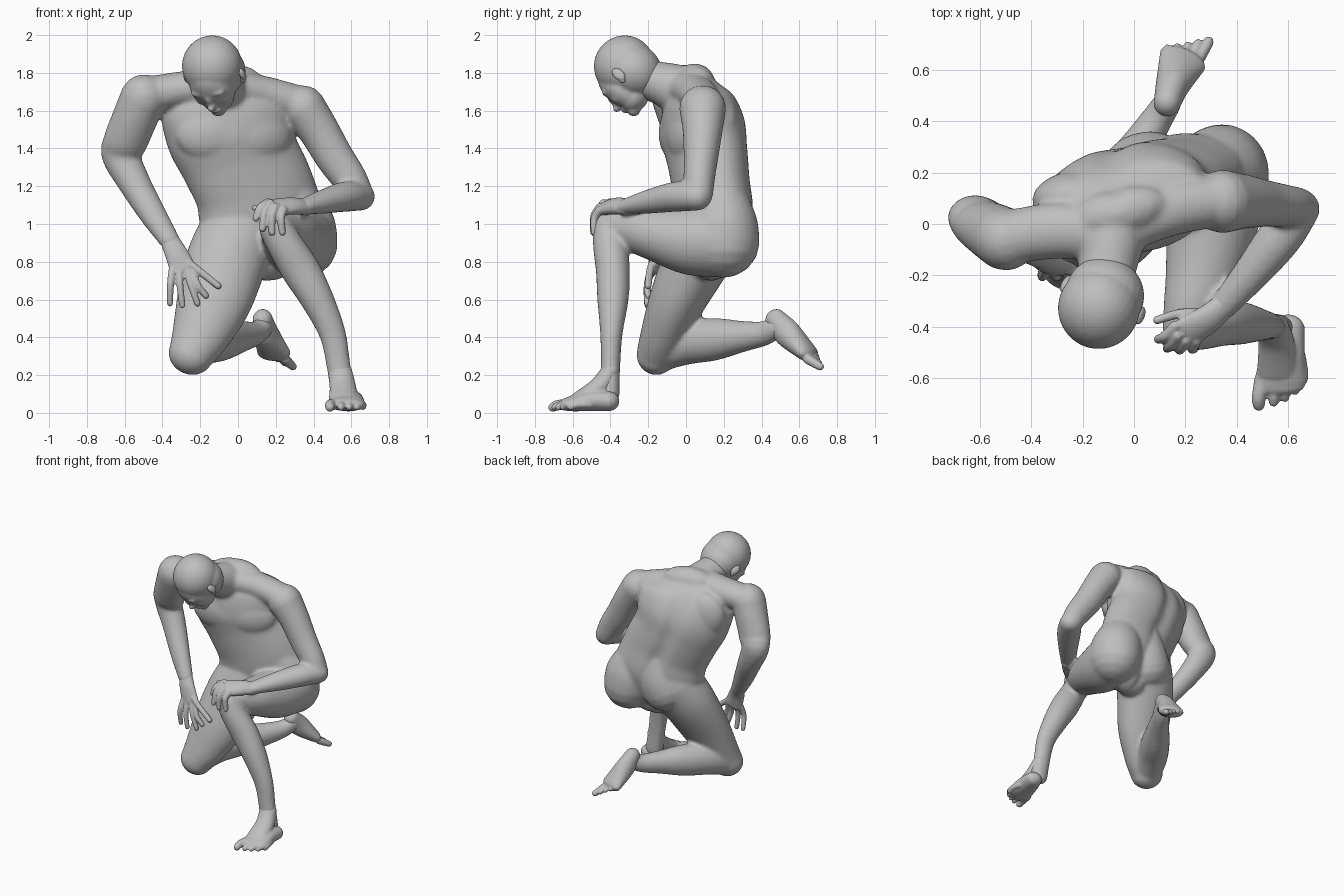
import bpy, bmesh, math
from mathutils import Vector, Matrix

skin = bpy.data.materials.new("grey_clay")
skin.diffuse_color = (0.52, 0.52, 0.52, 1)


def catmull(a, b, c, d, t):
    return [0.5 * (2 * q + (r - p) * t + (2 * p - 5 * q + 4 * r - s) * t * t
                   + (3 * q - p - 3 * r + s) * t ** 3) for p, q, r, s in zip(a, b, c, d)]


def tube(bm, pts, side=(1, 0, 0), groove=0.0, seg=28):
    """Round-ended loft through (x, y, z, half width, half depth) stations."""
    n, rows = len(pts), []
    for i in range(n - 1):
        four = [pts[max(i - 1, 0)], pts[i], pts[i + 1], pts[min(i + 2, n - 1)]]
        rows += [catmull(*four, k / 5) for k in range(5)]
    rows.append(list(pts[-1]))
    pos = [Vector(r[:3]) for r in rows]
    rings = []
    for i, r in enumerate(rows):
        t = (pos[min(i + 1, len(pos) - 1)] - pos[max(i - 1, 0)]).normalized()
        s = Vector(side)
        s = (s - t * s.dot(t)).normalized()
        rings.append((pos[i], t, s, t.cross(s), r[3], r[4]))

    def cap(ring, sign):
        p, t, s, d, a, b = ring
        return [(p + t * sign * min(a, b) * math.sin(u), t, s, d, a * math.cos(u), b * math.cos(u))
                for u in (0.4, 0.8, 1.15, 1.45)]
    rings = cap(rings[0], -1)[::-1] + rings + cap(rings[-1], 1)
    loops = []
    for p, t, s, d, a, b in rings:
        loop = []
        for k in range(seg):
            u = 2 * math.pi * k / seg
            y = math.sin(u)
            if groove:  # spine furrow on the back side (the -d side)
                y *= 1 - groove * math.exp(-(math.cos(u) / 0.17) ** 2) * (y < 0)
            loop.append(bm.verts.new(p + s * a * math.cos(u) + d * b * y))
        loops.append(loop)
    for lo, hi in zip(loops, loops[1:]):
        for k in range(seg):
            bm.faces.new((lo[k], lo[(k + 1) % seg], hi[(k + 1) % seg], hi[k]))
    bm.faces.new(loops[0][::-1])
    bm.faces.new(loops[-1])


def ball(bm, center, radii, axes=None):
    m = Matrix.Translation(center)
    if axes:
        m = m @ axes.to_4x4()
    bmesh.ops.create_uvsphere(bm, u_segments=28, v_segments=18, radius=1,
                              matrix=m @ Matrix.Diagonal((*radii, 1)))


def finger(bm, pts, r):
    tube(bm, [(*p, r * (1 - 0.1 * i), r * (1 - 0.1 * i)) for i, p in enumerate(pts)],
         side=(0.6, 0.7, 0.39), seg=12)


def finish(bm, name, voxel, smooth):
    bmesh.ops.recalc_face_normals(bm, faces=bm.faces)
    me = bpy.data.meshes.new(name)
    bm.to_mesh(me)
    bm.free()
    ob = bpy.data.objects.new(name, me)
    bpy.context.collection.objects.link(ob)
    me.materials.append(skin)
    rm = ob.modifiers.new("fuse", 'REMESH')
    rm.mode, rm.voxel_size, rm.use_smooth_shade = 'VOXEL', voxel, True
    sm = ob.modifiers.new("soften", 'SMOOTH')
    sm.factor, sm.iterations = 0.5, smooth


# ---- body: torso, neck, arms and legs fused into one skin
b = bmesh.new()
tube(b, [(0.17, 0.14, 0.82, .17, .12), (0.15, 0.155, 0.92, .29, .155), (0.12, 0.155, 1.05, .33, .19),
         (0.08, 0.135, 1.2, .32, .195), (0.01, 0.115, 1.35, .32, .205), (-0.04, 0.09, 1.5, .35, .215),
         (-0.06, 0.06, 1.65, .345, .175), (-0.06, 0.045, 1.75, .20, .10)],
     side=(-0.97, -0.24, 0), groove=0.12, seg=60)
# chest plate, shoulder blades and buttocks
yaw = Matrix.Rotation(0.22, 3, 'Z')
ball(b, (-0.155, -0.06, 1.48), (.18, .085, .145), yaw @ Matrix.Rotation(-0.2, 3, 'Z'))
ball(b, (0.115, 0.0, 1.465), (.18, .085, .14), yaw @ Matrix.Rotation(0.2, 3, 'Z'))
ball(b, (-0.03, -0.045, 1.47), (.22, .08, .14), yaw)
ball(b, (-0.25, 0.115, 1.56), (.15, .09, .17), yaw)
ball(b, (0.13, 0.185, 1.54), (.14, .09, .17), yaw)
tube(b, [(0.04, 0.20, 0.93, .17, .155), (0.07, 0.21, 1.02, .16, .15), (0.07, 0.18, 1.16, .12, .14)])
tube(b, [(0.345, 0.195, 0.90, .185, .195), (0.325, 0.195, 1.0, .185, .185), (0.28, 0.18, 1.12, .15, .155),
         (0.20, 0.16, 1.25, .13, .14)])
# neck and trapezius
tube(b, [(-0.12, -0.25, 1.775, .11, .10), (-0.10, -0.15, 1.75, .115, .112), (-0.08, -0.04, 1.71, .13, .135),
         (-0.07, 0.03, 1.66, .15, .15)])
tube(b, [(-0.1, -0.05, 1.73, .10, .095), (-0.28, -0.025, 1.715, .11, .095), (-0.48, -0.05, 1.68, .105, .1)], (0, 1, 0))
tube(b, [(-0.06, -0.02, 1.72, .10, .095), (0.13, 0.055, 1.695, .105, .09), (0.33, 0.09, 1.63, .1, .1)], (0, 1, 0))
# arms
tube(b, [(-0.50, -0.06, 1.67, .123, .123), (-0.55, -0.03, 1.55, .12, .112), (-0.595, 0.0, 1.44, .118, .095),
         (-0.62, 0.03, 1.365, .103, .083), (-0.55, 0.0, 1.22, .086, .078), (-0.45, -0.07, 1.05, .072, .062),
         (-0.36, -0.13, 0.91, .055, .045)])
tube(b, [(0.345, 0.088, 1.615, .12, .125), (0.425, 0.088, 1.5, .108, .107), (0.507, 0.08, 1.36, .102, .092),
         (0.59, 0.07, 1.24, .093, .083), (0.64, 0.065, 1.155, .078, .078)])
tube(b, [(0.65, 0.06, 1.145, .077, .075), (0.57, -0.05, 1.145, .087, .08), (0.46, -0.19, 1.12, .072, .065),
         (0.34, -0.33, 1.09, .053, .041)])
# raised leg
tube(b, [(0.34, 0.18, 0.915, .185, .195), (0.31, 0.02, 0.915, .18, .185), (0.27, -0.18, 0.95, .15, .14),
         (0.225, -0.32, 0.98, .113, .11), (0.2, -0.395, 0.985, .092, .09)])
tube(b, [(0.2, -0.405, 0.98, .09, .088), (0.255, -0.4, 0.88, .096, .092), (0.335, -0.387, 0.75, .102, .09),
         (0.42, -0.387, 0.6, .088, .083), (0.5, -0.395, 0.42, .071, .06), (0.532, -0.4, 0.25, .064, .052),
         (0.557, -0.405, 0.10, .066, .055)])
# kneeling leg
tube(b, [(0.02, 0.13, 0.97, .21, .19), (-0.055, 0.06, 0.82, .215, .18), (-0.125, -0.045, 0.6, .2, .15),
         (-0.195, -0.115, 0.42, .158, .125), (-0.25, -0.155, 0.31, .122, .108)])
tube(b, [(-0.245, -0.15, 0.31, .105, .095), (-0.175, 0.0, 0.37, .11, .115), (-0.08, 0.15, 0.39, .1, .113),
         (0.02, 0.3, 0.405, .077, .083), (0.09, 0.41, 0.42, .062, .066), (0.13, 0.47, 0.45, .055, .06)])
finish(b, "body", 0.012, 10)

# ---- head, bowed and tilted to one side (axes: sideways, crown, face)
up = Vector((-0.34, -0.72, 0.6)).normalized()
lat = Vector((0.95, 0.04, -0.27))
lat = (lat - up * lat.dot(up)).normalized()
face = lat.cross(up)
if face.z > 0:
    face = -face
axes = Matrix((lat, -face, up)).transposed()
C = Vector((-0.137, -0.327, 1.837))


def at(x, f, u):
    return C + lat * x + face * f + up * u


h = bmesh.new()
ball(h, C, (.16, .163, .16), axes)
ball(h, at(.0, -.015, -.06), (.155, .14, .15), axes)   # back of skull
ball(h, at(0, .095, -.06), (.12, .095, .15), axes)     # face
ball(h, at(0, .095, -.15), (.088, .085, .07), axes)    # jaw
ball(h, at(0, .15, -.19), (.042, .035, .032), axes)    # chin
ball(h, at(0, .178, -.15), (.035, .02, .018), axes)    # lips
ball(h, at(0, .195, -.105), (.022, .03, .022), axes)   # nose tip
ball(h, at(0, .18, -.07), (.016, .025, .05), axes)     # nose bridge
for sx in (-1, 1):
    ball(h, at(sx * .045, .158, -.025), (.05, .026, .02), axes)  # brow
    ball(h, at(sx * .058, .135, -.095), (.042, .04, .035), axes)  # cheekbone
finish(h, "head", 0.008, 8)

e = bmesh.new()
for sx in (-1, 1):
    tilt = axes @ Matrix.Rotation(sx * 0.35, 3, 'Z')
    ball(e, at(sx * .157, .02, -.06), (.017, .028, .042), tilt)
    ball(e, at(sx * .15, .032, -.092), (.013, .017, .02), tilt)
finish(e, "ears", 0.006, 2)

# ---- right hand resting on the lowered thigh
r = bmesh.new()
tube(r, [(-0.365, -0.125, 0.92, .05, .04), (-0.33, -0.155, 0.85, .06, .034), (-0.29, -0.175, 0.76, .07, .028)])
for k, tip in [(-0.345, (-0.36, -0.19, 0.58)), (-0.31, (-0.295, -0.205, 0.57)),
               (-0.275, (-0.215, -0.205, 0.58)), (-0.25, (-0.17, -0.20, 0.62))]:
    finger(r, [(k, -0.175, 0.77), ((k + tip[0]) / 2 - 0.005, -0.205, 0.68), tip], 0.021)
finger(r, [(-0.31, -0.16, 0.83), (-0.21, -0.19, 0.755), (-0.105, -0.2, 0.672)], 0.023)
finish(r, "right_hand", 0.006, 4)

# ---- left hand draped over the raised knee
l = bmesh.new()
tube(l, [(0.36, -0.31, 1.09, .05, .04), (0.29, -0.37, 1.095, .06, .04), (0.21, -0.42, 1.09, .068, .032)],
     side=(0.4, -0.6, -0.4))
for knuckle, tip in [((0.16, -0.40, 1.115), (0.095, -0.45, 1.03)), ((0.17, -0.435, 1.11), (0.13, -0.485, 0.975)),
                     ((0.2, -0.455, 1.09), (0.18, -0.49, 0.955)), ((0.24, -0.455, 1.075), (0.235, -0.485, 0.955))]:
    x, y, z = ((p + q) / 2 for p, q in zip(knuckle, tip))
    finger(l, [knuckle, (x - 0.01, y - 0.015, z + 0.015), tip], 0.023)
finger(l, [(0.27, -0.35, 1.08), (0.18, -0.35, 1.09), (0.09, -0.375, 1.085)], 0.021)
finish(l, "left_hand", 0.006, 4)

# ---- left foot flat on the ground
f = bmesh.new()
tube(f, [(0.605, -0.405, 0.062, .062, .052), (0.585, -0.5, 0.065, .083, .056), (0.573, -0.6, 0.05, .1, .042),
         (0.573, -0.635, 0.045, .095, .034)], side=(0.97, 0.25, 0))
tube(f, [(0.54, -0.4, 0.22, .064, .05), (0.555, -0.46, 0.135, .07, .055), (0.56, -0.58, 0.065, .08, .04)])
for x, y, rad in [(0.487, -0.705, .031), (0.545, -0.695, .024), (0.589, -0.677, .023), (0.629, -0.65, .022), (0.662, -0.61, .021)]:
    finger(f, [(x * 0.85 + 0.086, y + 0.1, 0.045), (x, y + 0.03, 0.042), (x, y, 0.03)], rad)
finish(f, "left_foot", 0.007, 4)

# ---- right foot trailing behind, sole up
g = bmesh.new()
sole = (0.85, 0.2, -0.48)
tube(g, [(0.13, 0.475, 0.495, .053, .058), (0.15, 0.54, 0.418, .066, .073), (0.19, 0.64, 0.32, .095, .046)], sole)
for i in range(5):
    q = i / 4
    tip = Vector((0.29 - 0.16 * q, 0.71 - 0.025 * q, 0.245 + 0.075 * q))
    base = Vector((0.25 - 0.12 * q, 0.645 - 0.02 * q, 0.285 + 0.065 * q))
    finger(g, [base, base.lerp(tip, 0.6), tip], 0.027 - 0.007 * min(1, 2 * q))
finish(g, "right_foot", 0.007, 3)
